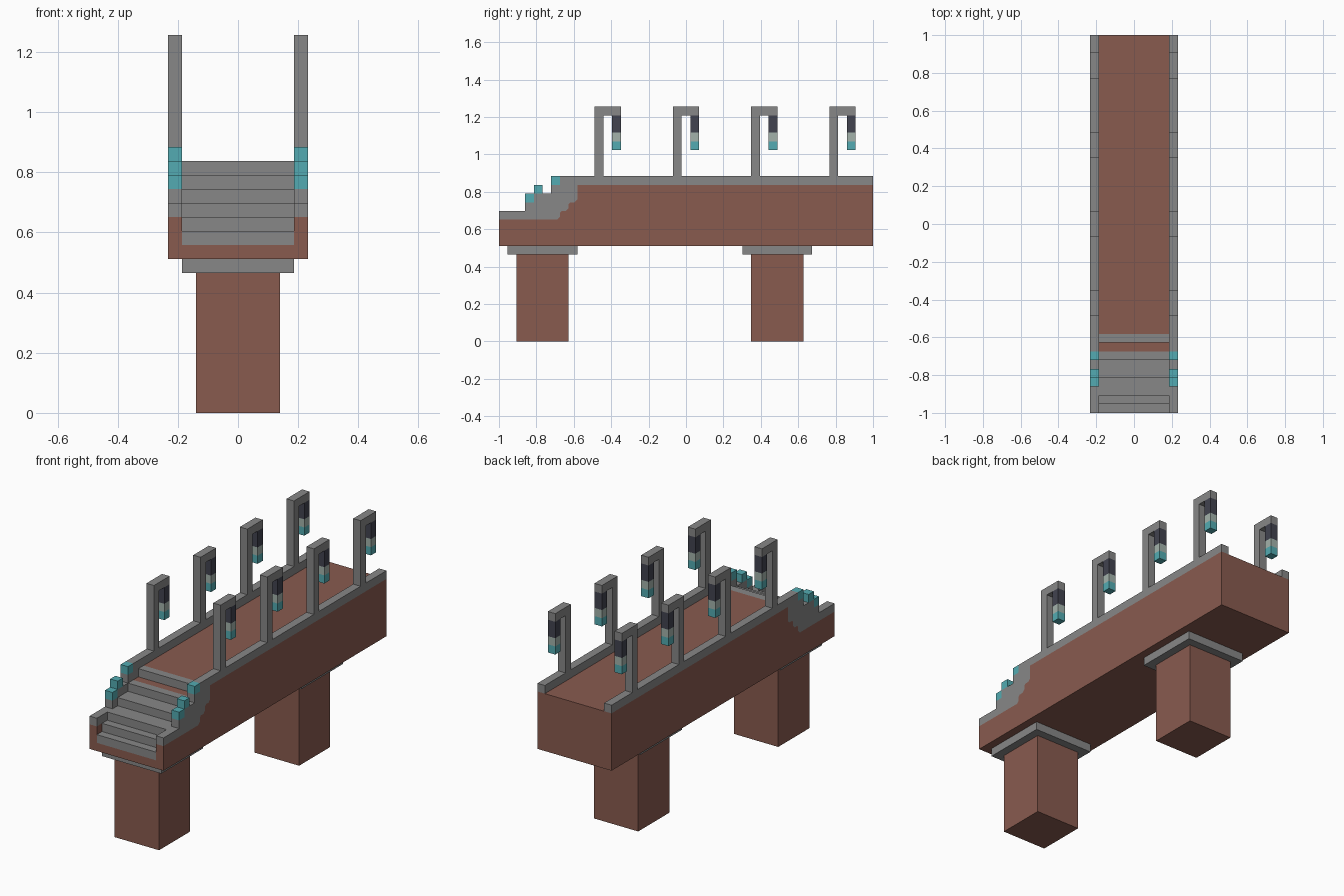
import bpy, bmesh

if "Cube" in bpy.data.objects:
    bpy.data.objects.remove(bpy.data.objects["Cube"], do_unlink=True)

U = 2 / 43          # one block; the bridge is 43 blocks long


def material(name, rgb):
    m = bpy.data.materials.new(name)
    m.use_nodes = True
    m.diffuse_color = (*rgb, 1)
    m.node_tree.nodes["Principled BSDF"].inputs["Base Color"].default_value = (*rgb, 1)
    return m


STONE = material("grey stone", (0.242, 0.242, 0.242))
BRICK = material("brown brick", (0.25, 0.104, 0.078))
TEAL = material("teal", (0.087, 0.41, 0.445))
DARK = material("dark slate", (0.054, 0.056, 0.08))
PALE = material("pale glass", (0.37, 0.45, 0.41))


def prism(name, outline, x0, x1, mat, mirror=False):
    """Extrude a (y, z) outline in blocks between two x positions."""
    bm = bmesh.new()
    verts = [bm.verts.new((x0 * U, y * U - 1, z * U)) for y, z in outline]
    face = bm.faces.new(verts)
    new = bmesh.ops.extrude_face_region(bm, geom=[face])["geom"]
    moved = [v for v in new if isinstance(v, bmesh.types.BMVert)]
    bmesh.ops.translate(bm, verts=moved, vec=((x1 - x0) * U, 0, 0))
    bmesh.ops.recalc_face_normals(bm, faces=bm.faces)
    mesh = bpy.data.meshes.new(name)
    bm.to_mesh(mesh)
    bm.free()
    mesh.materials.append(mat)
    obj = bpy.data.objects.new(name, mesh)
    bpy.context.collection.objects.link(obj)
    if mirror:
        obj.modifiers.new("Mirror", "MIRROR").use_axis = (True, False, False)
    return obj


def box(name, y0, y1, z0, z1, x0, x1, mat, mirror=False):
    return prism(name, [(y0, z0), (y1, z0), (y1, z1), (y0, z1)], x0, x1, mat, mirror)


# Piers with stone caps
for label, y in (("front", 2), ("back", 29)):
    box(label + "_pier", y, y + 6, 0, 10, -3, 3, BRICK)
    box(label + "_pier_cap", y - 1, y + 7, 10, 11, -4, 4, STONE)

# Brick side walls and the stone rails on top share a stepped seam
seam = [(0, 14)]
for y, z in ((7, 14), (8, 15), (9, 16)):
    seam += [(y - 0.3, z), (y, z + 0.3)]
    if y < 9:
        seam += [(y, z + 0.8), (y + 0.2, z + 1)]
seam += [(9, 18), (43, 18)]
prism("side_walls", [(43, 11), (0, 11)] + seam, 4, 5, BRICK, True)
rail_top = [(43, 19), (7, 19), (7, 18), (6, 18), (6, 17), (4, 17),
            (4, 16), (3, 16), (3, 15), (0, 15)]
prism("side_rails", seam + rail_top, 4, 5, STONE, True)

# Teal blocks climbing the rails
for i, (y, z) in enumerate(((3, 16), (4, 17), (6, 18))):
    box(f"rail_block_{i + 1}", y, y + 1, z, z + 1, 4, 5, TEAL, True)

# Deck and the stairs leading up to it
box("deck", 9, 43, 11, 18, -4, 4, BRICK)
box("stair_base", 0, 9, 11, 12, -4, 4, BRICK)
outline = [(9, 12), (0, 12)]
for y0, y1, z in ((0, 1, 13), (1, 2, 14), (2, 4, 15), (4, 6, 16), (6, 7, 17), (7, 8, 17), (8, 9, 18)):
    if outline[-1] != (y0, z):
        outline.append((y0, z))
    outline.append((y1, z))
stairs = prism("stairs", outline, -4, 4, STONE)
stairs.data.materials.append(BRICK)
for p in stairs.data.polygons:          # brick strip behind the fifth tread
    if p.normal.z > 0.9 and 7 < (p.center.y + 1) / U < 8:
        p.material_index = 1

# Street lamps, in mirrored pairs along the rails
for i in range(4):
    y = 11 + 9 * i
    arm = [(y, 19), (y + 1, 19), (y + 1, 26), (y + 3, 26), (y + 3, 27), (y, 27)]
    prism(f"lamp_post_{i + 1}", arm, 4, 5, STONE, True)
    for part, z0, z1, mat in (("top", 24, 26, DARK), ("glass", 23, 24, PALE), ("base", 22, 23, TEAL)):
        box(f"lantern_{part}_{i + 1}", y + 2, y + 3, z0, z1, 4, 5, mat, True)
